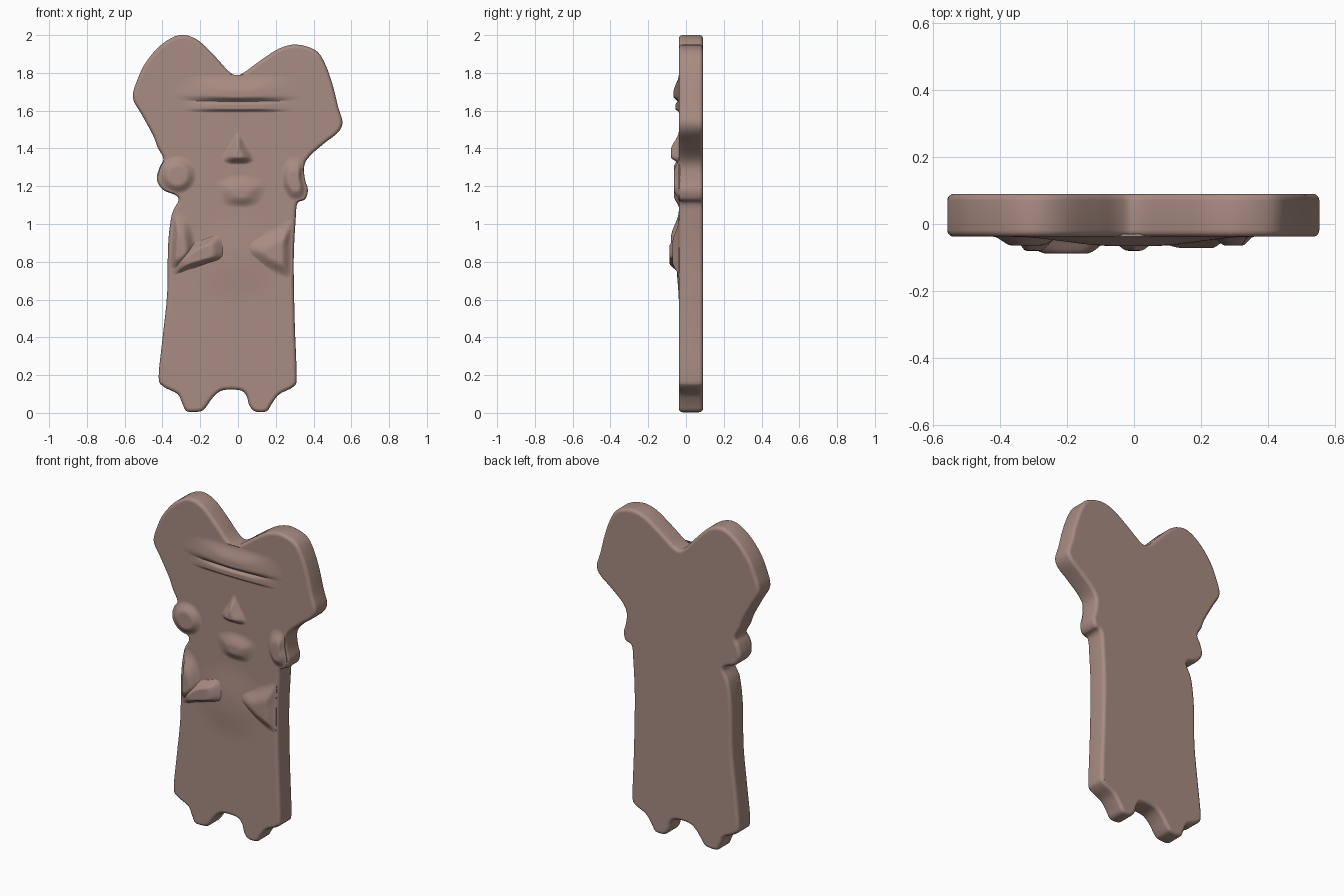
import bpy, bmesh, math

if "Cube" in bpy.data.objects:
    bpy.data.objects.remove(bpy.data.objects["Cube"])

FRONT, BACK = -0.038, 0.09

clay = bpy.data.materials.new("clay brown")
clay.diffuse_color = (0.39, 0.262, 0.222, 1)
clay.use_nodes = True
clay.node_tree.nodes["Principled BSDF"].inputs["Base Color"].default_value = clay.diffuse_color


def smooth_loop(pts, n):
    """Closed Catmull-Rom curve through the points."""
    out = []
    for i in range(len(pts)):
        a, b, c, d = (pts[(i + k) % len(pts)] for k in (-1, 0, 1, 2))
        for j in range(n):
            t = j / n
            out.append(tuple(0.5 * (2 * b[k] + (c[k] - a[k]) * t
                       + (2 * a[k] - 5 * b[k] + 4 * c[k] - d[k]) * t * t
                       + (3 * b[k] - a[k] - 3 * c[k] + d[k]) * t ** 3) for k in (0, 1)))
    return out


def loft(name, rings, cap_start):
    """Join rings of 3D points, cap the last and optionally the first."""
    bm = bmesh.new()
    rows = [[bm.verts.new(p) for p in r] for r in rings]
    n = len(rows[0])
    for a, b in zip(rows, rows[1:]):
        for i in range(n):
            j = (i + 1) % n
            bm.faces.new((a[i], a[j], b[j], b[i]))
    bm.faces.new(rows[-1])
    if cap_start:
        bm.faces.new(rows[0][::-1])
    bmesh.ops.recalc_face_normals(bm, faces=bm.faces)
    if sum(f.normal.y * f.calc_area() for f in bm.faces) > 0 and not cap_start:
        bmesh.ops.reverse_faces(bm, faces=bm.faces)
    me = bpy.data.meshes.new(name)
    bm.to_mesh(me)
    bm.free()
    me.materials.append(clay)
    ob = bpy.data.objects.new(name, me)
    bpy.context.collection.objects.link(ob)
    bpy.ops.object.select_all(action='DESELECT')
    bpy.context.view_layer.objects.active = ob
    ob.select_set(True)
    bpy.ops.object.shade_smooth_by_angle(angle=math.radians(50))
    return ob


def slab(name, pts, r):
    """Flat plaque with rounded rims front and back."""
    loop = smooth_loop(pts, 4)
    n = len(loop)
    nor = []
    for i in range(n):
        (ax, az), (bx, bz) = loop[i - 1], loop[(i + 1) % n]
        l = math.hypot(bx - ax, bz - az)
        nor.append(((bz - az) / l, -(bx - ax) / l))   # inward for clockwise loop
    arc = [(r * (1 - math.sin(a)), r * (1 - math.cos(a)))
           for a in (math.pi / 2 * k / 5 for k in range(6))]
    # (inset, depth below the cap)
    half = [(r + 0.004, 0)] + [(i, d) for i, d in [(r * (1 - math.cos(math.pi / 2 * (5 - k) / 5)),
            r * (1 - math.sin(math.pi / 2 * (5 - k) / 5))) for k in range(6)]]
    prof = [(i, FRONT + d) for i, d in half_profile(r)]
    prof += [(i, BACK - d) for i, d in reversed(half_profile(r))]
    rings = [[(p[0] + q[0] * i, y, p[1] + q[1] * i) for p, q in zip(loop, nor)] for i, y in prof]
    return loft(name, rings, True)


def half_profile(r):
    """(inset, depth) pairs from the flat cap round to the side wall."""
    angs = [math.pi / 2 * k / 5 for k in range(6)]
    return [(r + 0.004, 0)] + [(r * (1 - math.sin(a)), r * (1 - math.cos(a))) for a in angs]


def pillow(name, pts, centre, h, flat=0.35, base=0.008):
    """Soft relief swelling from an outline up to a chosen peak."""
    loop = smooth_loop(pts, 6)
    rings = [[(x, FRONT + base, z) for x, z in loop]]
    for k in range(13):
        s = 1 - k / 12 * 0.97
        t = min(1, (1 - s) / (1 - flat))
        y = FRONT - h * t * t * (3 - 2 * t)
        rings.append([(centre[0] + (x - centre[0]) * s, y, centre[1] + (z - centre[1]) * s)
                      for x, z in loop])
    return loft(name, rings, False)


def oval(cx, cz, rx, rz):
    return [(cx + rx * math.cos(a), cz + rz * math.sin(a))
            for a in (math.tau * k / 10 for k in range(10))]


# plaque body: outline clockwise from the notch between the head lobes
slab("plaque_body", [
    (.01, 1.79), (.125, 1.87), (.22, 1.93), (.31, 1.95), (.41, 1.92), (.46, 1.85), (.50, 1.74),
    (.53, 1.62), (.553, 1.54), (.53, 1.485), (.46, 1.43), (.38, 1.36), (.35, 1.305),
    (.355, 1.235), (.37, 1.18), (.355, 1.13), (.315, 1.11), (.305, 1.02), (.295, .81),
    (.30, .49), (.31, .20), (.295, .14), (.22, .10), (.18, .05), (.15, .008), (.09, .008),
    (.06, .04), (.045, .09), (.01, .12), (-.08, .12), (-.13, .085), (-.17, .03), (-.20, .008),
    (-.27, .008), (-.295, .05), (-.32, .10), (-.395, .14), (-.42, .19), (-.40, .39),
    (-.375, .63), (-.37, .89), (-.35, 1.05), (-.315, 1.125), (-.335, 1.155), (-.395, 1.18),
    (-.43, 1.235), (-.415, 1.30), (-.395, 1.345), (-.425, 1.405), (-.45, 1.47), (-.51, 1.58),
    (-.557, 1.67), (-.53, 1.77), (-.485, 1.86), (-.405, 1.95), (-.31, 2.0), (-.215, 1.975),
    (-.115, 1.88), (-.045, 1.805)], 0.02)

# brow ridge and the lower lid beneath the slit
pillow("brow_ridge", [(-.36, 1.70), (-.25, 1.78), (0, 1.79), (.25, 1.78), (.34, 1.70),
                      (.29, 1.655), (0, 1.64), (-.29, 1.655)], (0, 1.68), 0.028, 0.15)
pillow("lower_lid", [(-.31, 1.62), (-.25, 1.655), (0, 1.655), (.25, 1.655), (.30, 1.62),
                     (.26, 1.595), (0, 1.59), (-.26, 1.595)], (0, 1.62), 0.018, 0.3)

# nose and mouth
pillow("nose", [(0, 1.49), (.04, 1.43), (.085, 1.35), (.06, 1.32), (0, 1.315), (-.06, 1.32),
                (-.085, 1.35), (-.04, 1.43)], (0, 1.365), 0.042, 0.2)
pillow("mouth", [(-.12, 1.21), (-.06, 1.25), (.01, 1.26), (.09, 1.25), (.15, 1.21),
                 (.12, 1.12), (.06, 1.09), (-.03, 1.09), (-.09, 1.12)], (.015, 1.16), 0.025, 0.2)

# rounded ears on the rim of the plaque
pillow("left_ear", oval(-.32, 1.26, .10, .10), (-.32, 1.25), 0.026, 0.45, 0.04)
pillow("right_ear", [(.27, 1.35), (.335, 1.34), (.345, 1.25), (.358, 1.18), (.34, 1.13),
                     (.28, 1.13), (.235, 1.20), (.235, 1.29)], (.30, 1.22), 0.026, 0.4, 0.04)

# belly swelling behind the arms
pillow("belly", oval(-.03, .82, .26, .24), (-.03, .82), 0.012, 0.1)

# left arm: upper arm and folded forearm
pillow("left_upper_arm", [(-.33, 1.07), (-.27, 1.04), (-.235, .95), (-.23, .84), (-.30, .76),
                          (-.355, .76), (-.355, .88), (-.345, 1.0)], (-.305, .86), 0.042, 0.3, 0.03)
pillow("left_forearm", [(-.35, .80), (-.27, .88), (-.17, .93), (-.09, .95), (-.06, .90),
                        (-.065, .82), (-.16, .785), (-.27, .755), (-.345, .735)],
       (-.20, .835), 0.05, 0.4, 0.02)

# right arm, a tapering wedge towards the middle
pillow("right_arm", [(.285, 1.02), (.285, .90), (.285, .76), (.27, .715), (.19, .74), (.10, .79),
                     (.02, .86), (.03, .91), (.12, .95), (.21, .99)], (.205, .84), 0.034, 0.3, 0.02)
